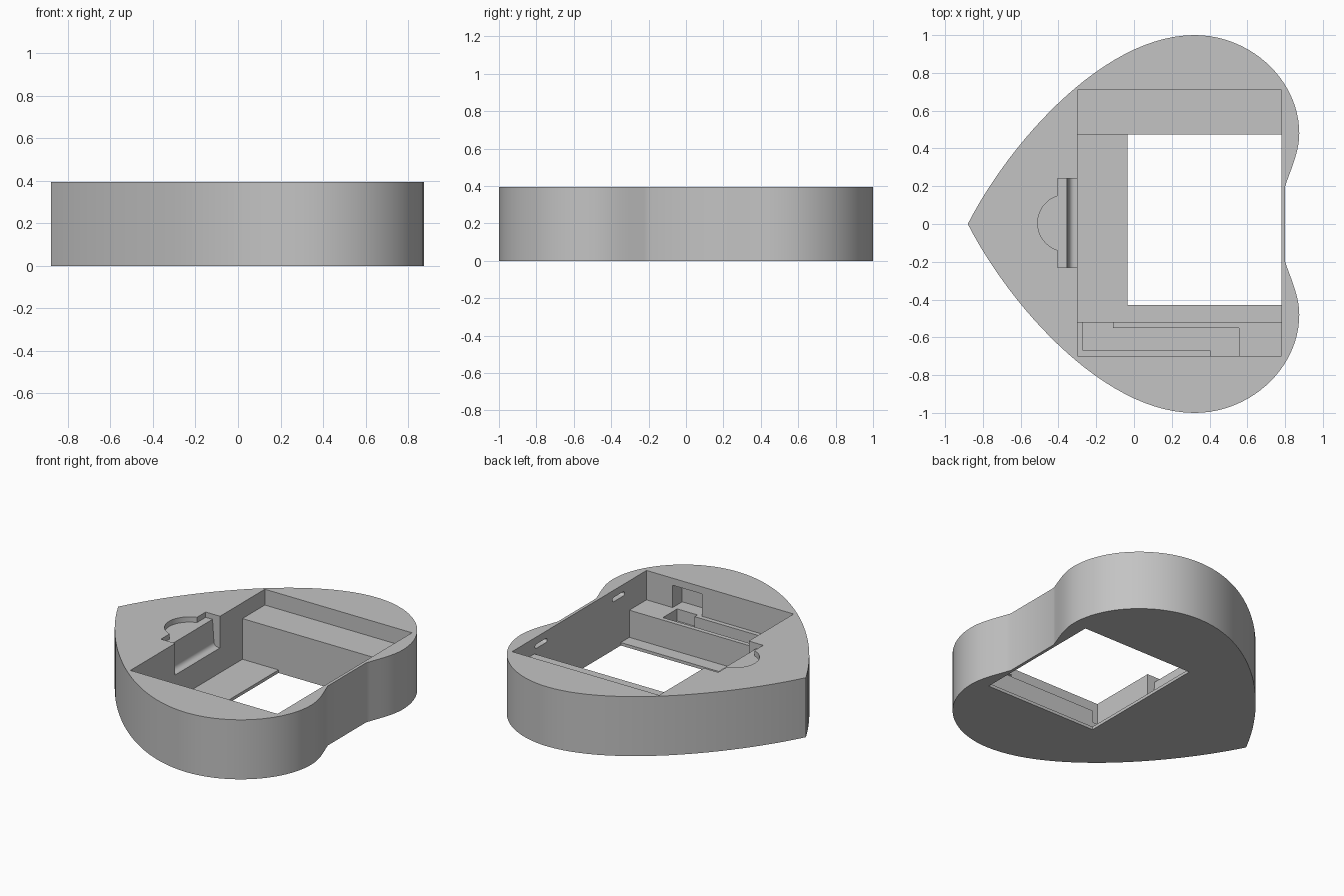
import bpy, bmesh, math
from mathutils import Vector
from mathutils.geometry import interpolate_bezier

if "Cube" in bpy.data.objects:
    bpy.data.objects.remove(bpy.data.objects["Cube"], do_unlink=True)

HEIGHT = 0.395
ABOVE = 0.5

grey = bpy.data.materials.new("plain grey")
grey.use_nodes = True
colour = (0.55, 0.55, 0.55, 1)
grey.diffuse_color = colour
grey.node_tree.nodes["Principled BSDF"].inputs["Base Color"].default_value = colour


def prism(name, outline, low, high, axis="z"):
    """Extrude a flat outline along one axis into a closed solid."""
    place = {"z": lambda a, b, h: (a, b, h),
             "y": lambda a, b, h: (a, h, b),
             "x": lambda a, b, h: (h, a, b)}[axis]
    bm = bmesh.new()
    face = bm.faces.new([bm.verts.new(place(a, b, low)) for a, b in outline])
    grown = bmesh.ops.extrude_face_region(bm, geom=[face])["geom"]
    shift = Vector(place(0, 0, high - low))
    bmesh.ops.translate(bm, vec=shift,
                        verts=[v for v in grown if isinstance(v, bmesh.types.BMVert)])
    bmesh.ops.recalc_face_normals(bm, faces=bm.faces)
    mesh = bpy.data.meshes.new(name)
    bm.to_mesh(mesh)
    bm.free()
    obj = bpy.data.objects.new(name, mesh)
    bpy.context.collection.objects.link(obj)
    mesh.materials.append(grey)
    return obj


def block(name, x0, x1, y0, y1, z0, z1):
    return prism(name, [(x0, y0), (x1, y0), (x1, y1), (x0, y1)], z0, z1)


def arc(cx, cy, r, start, end, steps):
    angles = [math.radians(start + (end - start) * i / steps) for i in range(steps + 1)]
    return [(cx + r * math.cos(a), cy + r * math.sin(a)) for a in angles]


# Heart outline: one half from bezier spans, then mirrored
spans = [((-0.88, 0), (-0.66, 0.43), (-0.16, 1.0), (0.32, 1.0), 28),
         ((0.32, 1.0), (0.62, 1.0), (0.875, 0.76), (0.875, 0.48), 24),
         ((0.875, 0.48), (0.875, 0.38), (0.83, 0.29), (0.80, 0.20), 12)]
half = [(-0.88, 0.0)]
for a, b, c, d, steps in spans:
    pts = interpolate_bezier(*[Vector((*p, 0)) for p in (a, b, c, d)], steps)
    half += [(p.x, p.y) for p in pts[1:]]
outline = half + [(x, -y) for x, y in reversed(half[1:])]
body = prism("heart_case", outline, 0, HEIGHT)

# Stepped main pocket and the window through the floor
LEFT, RIGHT = -0.30, 0.78
cutters = [
    block("upper_pocket", LEFT, RIGHT, -0.70, 0.71, 0.29, ABOVE),
    block("middle_pocket", LEFT, RIGHT, -0.70, 0.475, 0.20, ABOVE),
    block("lower_pocket", LEFT, RIGHT, -0.52, 0.475, 0.02, ABOVE),
    block("window", -0.035, RIGHT, -0.43, 0.475, -0.1, ABOVE),
]

# Stepped channel sunk into the front shelf, and the recess in the wall behind it
channel = [(-0.27, -0.50), (-0.27, -0.67), (0.405, -0.67), (0.405, -0.70),
           (0.555, -0.70), (0.555, -0.55), (-0.11, -0.55), (-0.11, -0.50)]
cutters.append(prism("shelf_channel", channel, 0.12, 0.25))
cutters.append(block("wall_recess", 0.373, 0.588, -0.80, -0.65, 0.20, 0.348))

# Clip slot with a rounded foot, and the finger scoop beside it
clip = [(-0.405, ABOVE), (-0.405, 0.36), (-0.355, 0.36)]
clip += arc(-0.315, 0.215, 0.03, 180, 270, 8) + [(-0.28, 0.185), (-0.28, ABOVE)]
cutters.append(prism("clip_slot", clip, -0.23, 0.24, "y"))
cutters.append(prism("finger_scoop", arc(-0.36, 0.005, 0.15, 90, 270, 32), 0.36, ABOVE))

# Two small rounded latch slots in the thin wall
for side in (-1, 1):
    y = side * 0.405
    slot = arc(y + 0.05, 0.333, 0.014, -90, 90, 8) + arc(y - 0.05, 0.333, 0.014, 90, 270, 8)
    cutters.append(prism("latch_slot", slot, 0.74, 0.82, "x"))

# Cut everything out of the heart
bpy.context.view_layer.objects.active = body
for cutter in cutters:
    cutter.hide_render = True
    mod = body.modifiers.new(cutter.name, "BOOLEAN")
    mod.operation = "DIFFERENCE"
    mod.solver = "EXACT"
    mod.object = cutter
    bpy.ops.object.modifier_apply(modifier=mod.name)
for cutter in cutters:
    bpy.data.objects.remove(cutter, do_unlink=True)

bpy.ops.object.select_all(action="DESELECT")
body.select_set(True)
bpy.ops.object.shade_smooth_by_angle(angle=math.radians(25))
